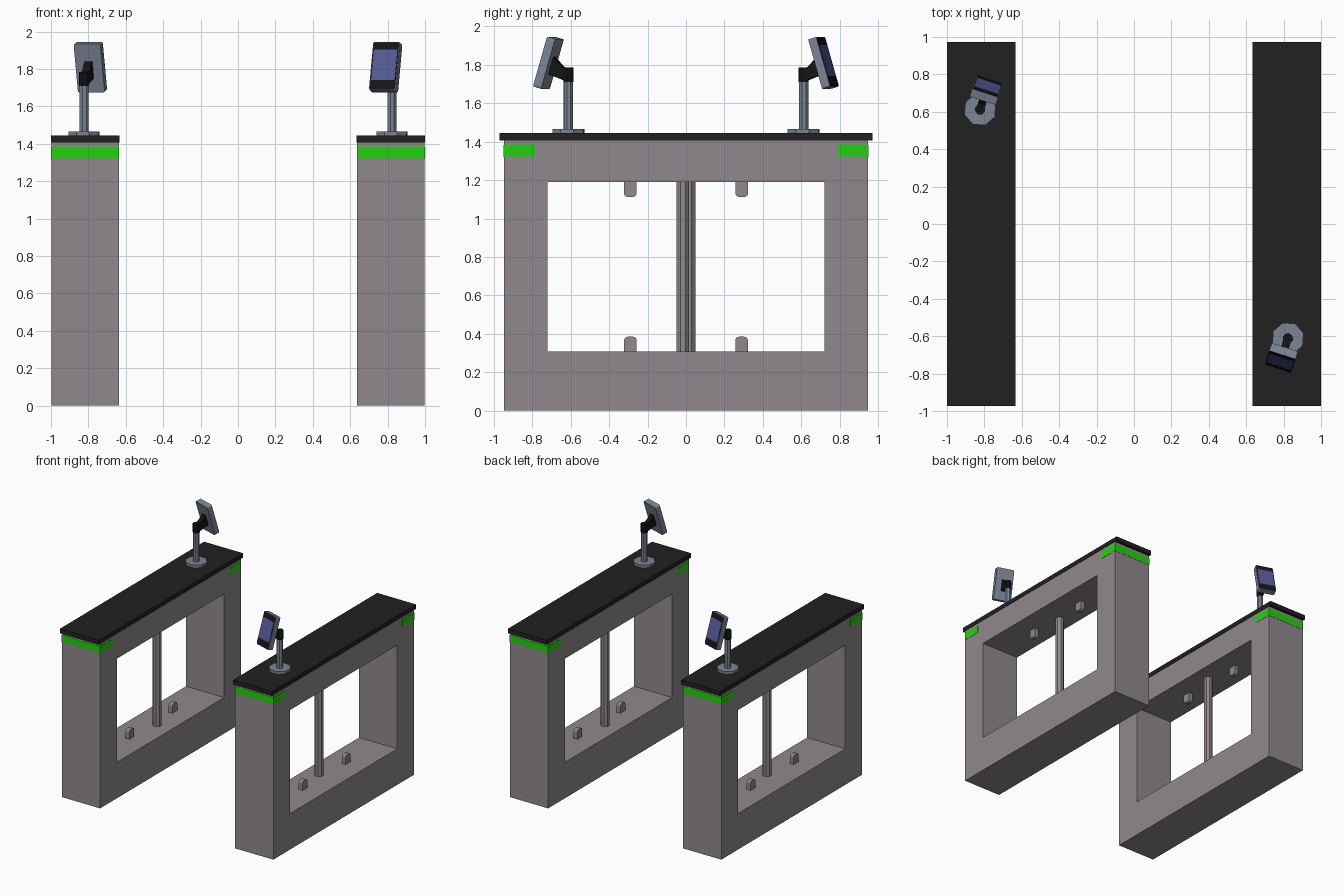
import bpy, bmesh
from math import pi, radians
from mathutils import Matrix, Vector

cube = bpy.data.objects.get("Cube")
if cube:
    bpy.data.objects.remove(cube, do_unlink=True)


def material(name, rgb):
    m = bpy.data.materials.new(name)
    m.use_nodes = True
    col = (*rgb, 1)
    m.diffuse_color = col
    m.node_tree.nodes["Principled BSDF"].inputs["Base Color"].default_value = col
    return m


BODY = material("warm grey metal", (0.28, 0.25, 0.27))
TOP = material("dark charcoal", (0.015, 0.015, 0.015))
GREEN = material("signal green", (0.018, 0.64, 0.006))
STEEL = material("blue grey metal", (0.20, 0.23, 0.30))
BLACK = material("black plastic", (0.007, 0.007, 0.007))
SCREEN = material("screen blue", (0.085, 0.10, 0.30))


def finish(name, bm, mat, matrix):
    bmesh.ops.recalc_face_normals(bm, faces=bm.faces)
    me = bpy.data.meshes.new(name)
    bm.to_mesh(me)
    bm.free()
    me.transform(matrix)
    me.materials.append(mat)
    ob = bpy.data.objects.new(name, me)
    bpy.context.collection.objects.link(ob)
    return ob


def box(name, centre, size, mat, matrix, bevel=0, axis=None):
    """Box, optionally with the edges along one axis rounded."""
    bm = bmesh.new()
    bmesh.ops.create_cube(bm, size=1)
    bmesh.ops.scale(bm, vec=size, verts=bm.verts)
    if bevel:
        edges = [e for e in bm.edges
                 if abs((e.verts[0].co - e.verts[1].co).normalized()[axis]) > 0.9]
        bmesh.ops.bevel(bm, geom=edges, offset=bevel, segments=3,
                        profile=0.5, affect='EDGES')
    bmesh.ops.translate(bm, vec=centre, verts=bm.verts)
    return finish(name, bm, mat, matrix)


def prism(name, x, y, z0, z1, radius, mat, matrix, sides=8, turn=0):
    bm = bmesh.new()
    bmesh.ops.create_cone(bm, cap_ends=True, segments=sides, radius1=radius,
                          radius2=radius, depth=z1 - z0)
    place = Matrix.Translation((x, y, (z0 + z1) / 2)) @ Matrix.Rotation(turn, 4, 'Z')
    bm.transform(place)
    return finish(name, bm, mat, matrix)


def extrude(name, points, depth, mat, matrix):
    """Flat outline pushed along a vector."""
    bm = bmesh.new()
    face = bm.faces.new([bm.verts.new(p) for p in points])
    ext = bmesh.ops.extrude_face_region(bm, geom=[face], use_keep_orig=True)
    moved = [v for v in ext["geom"] if isinstance(v, bmesh.types.BMVert)]
    bmesh.ops.translate(bm, vec=depth, verts=moved)
    return finish(name, bm, mat, matrix)


X0, X1, CX = 0.637, 0.997, 0.817      # housing sides and middle
END, LEDGE, LINTEL, ROOF = 0.948, 0.307, 1.19, 1.406
OPEN = 0.722                          # half length of the opening
SIGNS = ((-1, -1), (1, -1), (1, 1), (-1, 1))


def housing(name, matrix):
    # Rectangular ring extruded across the width
    bm = bmesh.new()
    outer, inner = [], []
    for sy, sz in SIGNS:
        outer.append(bm.verts.new((X0, sy * END, ROOF if sz > 0 else 0)))
        inner.append(bm.verts.new((X0, sy * OPEN, LINTEL if sz > 0 else LEDGE)))
    ring = []
    for i in range(4):
        j = (i + 1) % 4
        ring.append(bm.faces.new((outer[i], outer[j], inner[j], inner[i])))
    ext = bmesh.ops.extrude_face_region(bm, geom=ring, use_keep_orig=True)
    moved = [v for v in ext["geom"] if isinstance(v, bmesh.types.BMVert)]
    bmesh.ops.translate(bm, vec=(X1 - X0, 0, 0), verts=moved)
    finish(name, bm, BODY, matrix)


def light_band(name, sy, matrix):
    # Thin U-shaped strip wrapped around one end of the housing
    t, back = 0.002, 0.787
    a, b = X0 - t, X1 + t
    outline = [(a, back), (a, END + t), (b, END + t), (b, back),
               (X1 - t, back), (X1 - t, END - t), (X0 + t, END - t), (X0 + t, back)]
    extrude(name, [(x, sy * y, 1.32) for x, y in outline], (0, 0, 0.062), GREEN, matrix)


def terminal(side, matrix):
    # Stand
    prism(side + "_stand_base", 0, 0, 1.442, 1.467, 0.088, STEEL, matrix, turn=radians(36))
    prism(side + "_stand_post", 0, 0, 1.46, 1.72, 0.026, STEEL, matrix)
    prism(side + "_stand_joint", 0, 0, 1.71, 1.785, 0.028, BLACK, matrix)

    # Bent arm between the joint and the back of the head
    arm = [(0.015, 1.775), (-0.030, 1.79), (-0.080, 1.845),
           (-0.105, 1.75), (-0.060, 1.735), (-0.010, 1.715)]
    extrude(side + "_stand_arm", [(-0.021, y, z) for y, z in arm], (0.042, 0, 0),
            BLACK, matrix)

    # Tilted head: local -y is the screen side
    tilt = matrix @ Matrix.Translation((0, -0.109, 1.81)) @ Matrix.Rotation(radians(-16.5), 4, 'X')
    box(side + "_head_case", (0, 0, 0), (0.15, 0.045, 0.27), STEEL, tilt, 0.01, 1)
    box(side + "_head_bezel", (0, -0.0225, 0), (0.142, 0.004, 0.262), BLACK, tilt, 0.008, 1)
    box(side + "_screen", (0, -0.0245, 0.006), (0.132, 0.003, 0.168), SCREEN, tilt)


def gate(side, matrix):
    housing(side + "_housing", matrix)
    box(side + "_top_slab", (0.8165, 0, 1.425), (0.367, 1.944, 0.038), TOP, matrix)
    for label, sy in (("front", -1), ("rear", 1)):
        light_band(f"{side}_{label}_light_band", sy, matrix)
        # Stub brackets on the ledge and under the lintel
        for level, z in (("lower", LEDGE), ("upper", LINTEL)):
            box(f"{side}_{label}_{level}_sensor", (CX, sy * 0.29, z),
                (0.036, 0.066, 0.156), BODY, matrix, 0.02, 0)
    prism(side + "_barrier_post", 0.775, -0.016, LEDGE - 0.01, LINTEL + 0.01, 0.035,
          BODY, matrix, turn=pi / 8)
    terminal(side, matrix @ Matrix.Translation((0.823, -0.612, 0))
             @ Matrix.Rotation(radians(-18), 4, 'Z'))


# The second gate is the first turned half way round
gate("left", Matrix.Identity(4))
gate("right", Matrix.Rotation(pi, 4, 'Z'))
